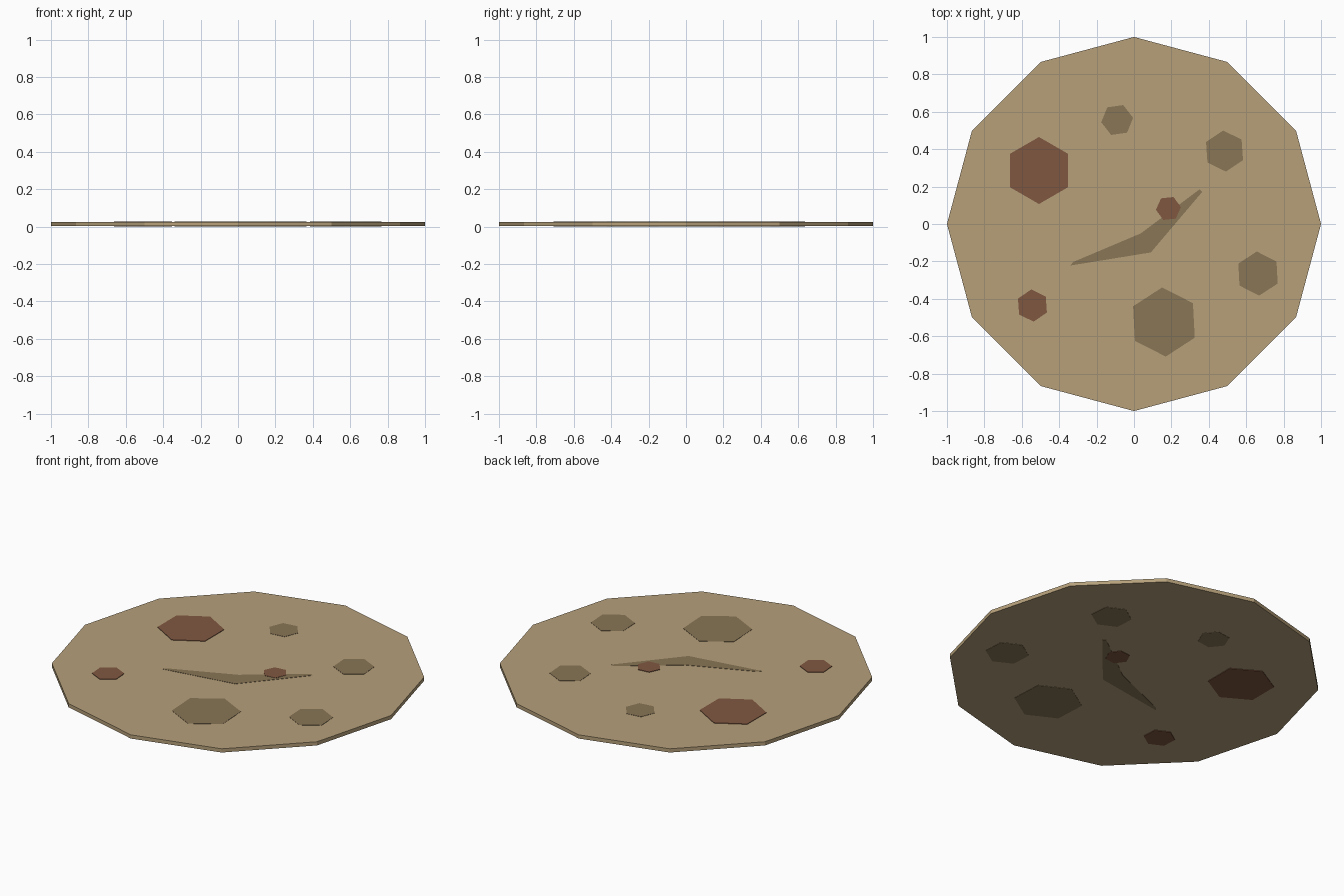
import bpy, bmesh, math

if "Cube" in bpy.data.objects:
    bpy.data.objects.remove(bpy.data.objects["Cube"])


def material(name, rgb):
    m = bpy.data.materials.new(name)
    m.diffuse_color = (*rgb, 1)
    m.use_nodes = True
    m.node_tree.nodes["Principled BSDF"].inputs["Base Color"].default_value = m.diffuse_color
    return m


TAN = material("tan", (0.468, 0.352, 0.195))
BROWN = material("brown", (0.25, 0.18, 0.093))
RUST = material("rust", (0.216, 0.095, 0.052))


def prism(name, outline, z0, z1, mat):
    """Extrude a flat outline from z0 to z1."""
    bm = bmesh.new()
    face = bm.faces.new([bm.verts.new((x, y, z0)) for x, y in outline])
    ext = bmesh.ops.extrude_face_region(bm, geom=[face], use_keep_orig=True)
    for v in ext["geom"]:
        if isinstance(v, bmesh.types.BMVert):
            v.co.z = z1
    bmesh.ops.recalc_face_normals(bm, faces=bm.faces)
    me = bpy.data.meshes.new(name)
    bm.to_mesh(me)
    bm.free()
    me.materials.append(mat)
    ob = bpy.data.objects.new(name, me)
    bpy.context.collection.objects.link(ob)
    return ob


def polygon(x, y, r, n, deg):
    return [(x + r * math.cos(math.radians(deg + 360 * i / n)),
             y + r * math.sin(math.radians(deg + 360 * i / n))) for i in range(n)]


# Twelve-sided flat disc
prism("disc", polygon(0, 0, 1, 12, 0), 0.003, 0.025, TAN)

# Hexagonal spots running through the disc: x, y, radius, rotation
for x, y, r, a in [(-0.09, 0.556, 0.086, 8), (0.484, 0.39, 0.11, 94),
                   (0.663, -0.265, 0.118, 93), (0.16, -0.524, 0.185, 93)]:
    prism("brown_spot", polygon(x, y, r, 6, a), 0.0015, 0.0265, BROWN)
for x, y, r, a in [(-0.508, 0.286, 0.179, 90), (0.184, 0.083, 0.067, 6),
                   (-0.543, -0.436, 0.086, 94)]:
    prism("rust_spot", polygon(x, y, r, 6, a), 0.0, 0.028, RUST)

# Bent tapering streak in the middle
prism("streak", [(-0.34, -0.222), (-0.325, -0.203), (0.037, -0.05), (0.35, 0.185),
                 (0.365, 0.172), (0.09, -0.152)], 0.0015, 0.0265, BROWN)
